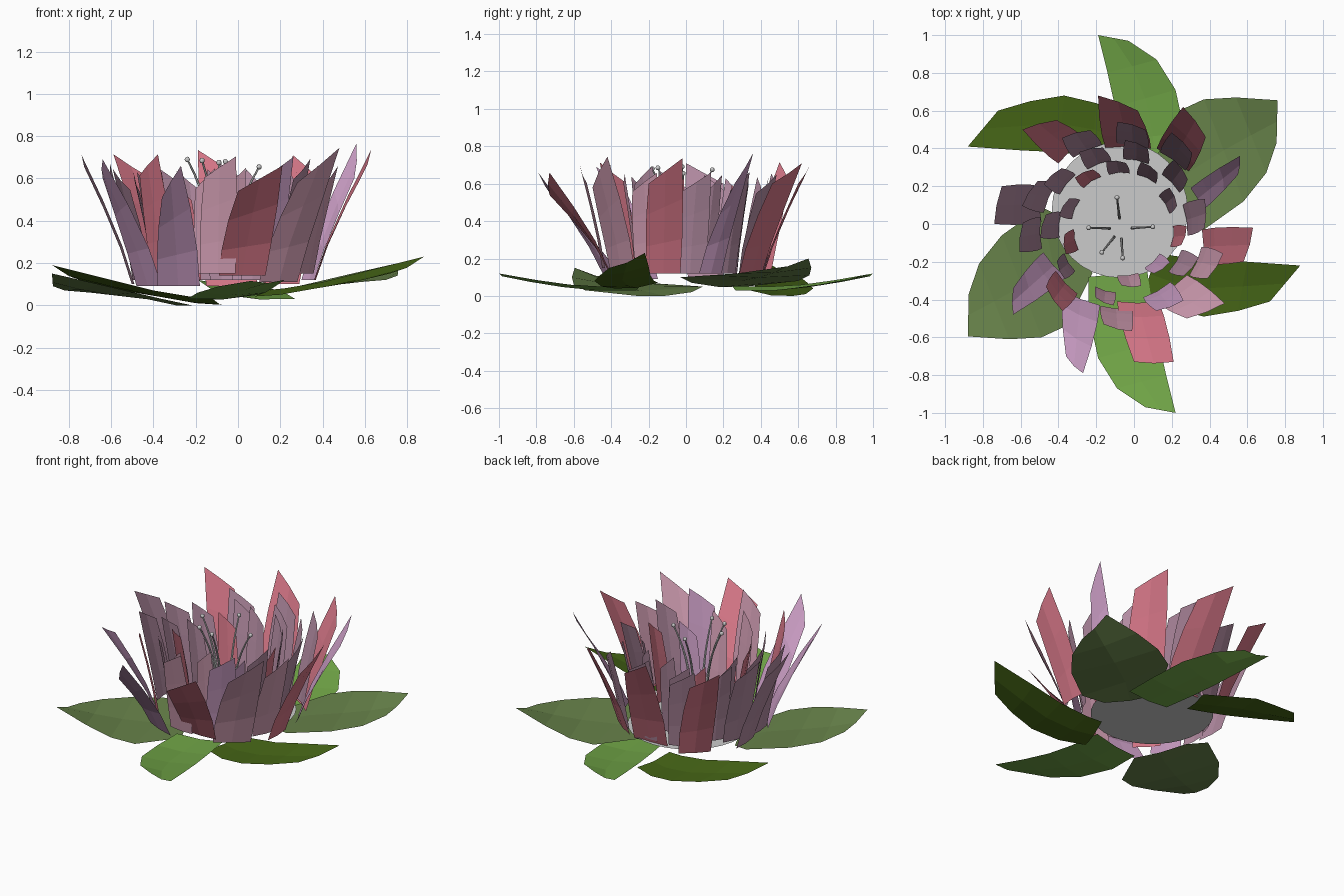
import bpy, bmesh, random
from math import sin, cos, atan2, hypot, pi
from mathutils import Vector

if "Cube" in bpy.data.objects:
    bpy.data.objects.remove(bpy.data.objects["Cube"])

random.seed(4)
CX, CY = -0.06, -0.03          # flower axis


def material(name, rgb):
    m = bpy.data.materials.new(name)
    m.diffuse_color = (*rgb, 1)
    m.use_nodes = True
    m.node_tree.nodes["Principled BSDF"].inputs["Base Color"].default_value = m.diffuse_color
    return m


ROSE = material("rose", (0.66, 0.18, 0.24))
MAUVE = material("mauve", (0.45, 0.26, 0.36))
PALE = material("pale_pink", (0.64, 0.34, 0.45))
LILAC = material("lilac", (0.58, 0.33, 0.54))
BRIGHT = material("leaf_bright", (0.17, 0.39, 0.065))
SAGE = material("leaf_sage", (0.14, 0.23, 0.07))
OLIVE = material("leaf_olive", (0.06, 0.13, 0.008))


def loft(name, rows, mat):
    """Flat-faced surface through equal-length rows of points."""
    bm = bmesh.new()
    vs = [[bm.verts.new(p) for p in row] for row in rows]
    for a, b in zip(vs, vs[1:]):
        for i in range(len(a) - 1):
            bm.faces.new((a[i], a[i + 1], b[i + 1], b[i]))
    me = bpy.data.meshes.new(name)
    bm.to_mesh(me)
    bm.free()
    ob = bpy.data.objects.new(name, me)
    bpy.context.collection.objects.link(ob)
    if mat:
        me.materials.append(mat)


# Leaves: right edge and left edge from base to tip, each used twice
back_r = [(.27, .28, .03), (.27, .48, .03), (.22, .71, .06), (.12, .87, .09), (-.03, .97, .115)]
back_l = [(-.04, .25, .05), (-.07, .45, .05), (-.10, .62, .06), (-.14, .8, .085), (-.19, 1.0, .12)]
broad_r = [(.25, .03, .07), (.37, -.03, .10), (.58, .12, .11), (.70, .27, .12), (.755, .43, .14)]
broad_l = [(.10, .32, .05), (.24, .60, .08), (.37, .66, .11), (.54, .67, .15), (.76, .655, .20)]
slim_r = [(.05, -.38, .04), (.20, -.45, .05), (.37, -.49, .08), (.55, -.46, .11), (.72, -.41, .15)]
slim_l = [(.12, -.15, .07), (.22, -.17, .08), (.40, -.19, .11), (.60, -.20, .16), (.88, -.22, .23)]


def leaf(name, right, left, mat, turn=None, dz=0.0):
    rows = []
    for r, l in zip(right, left):
        r, l = Vector(r), Vector(l)
        row = [r, (r + l) / 2 - Vector((0, 0, .012)), l]
        if turn:
            row = [Vector((2 * turn[0] - p.x, 2 * turn[1] - p.y, p.z + dz)) for p in row]
        rows.append([Vector((p.x, p.y, max(p.z, 0))) for p in row])
    loft(name, rows, mat)


for name, r, l, mat, turn, dz in (
        ("long_leaf", back_r, back_l, BRIGHT, (.015, 0), 0),
        ("broad_leaf", broad_r, broad_l, SAGE, (-.06, .03), -.05),
        ("slim_leaf", slim_r, slim_l, OLIVE, (0, .095), -.04)):
    leaf(name + "_back", r, l, mat)
    leaf(name + "_front", r, l, mat, turn, dz)

# Flat disc under the petals
bpy.ops.mesh.primitive_circle_add(vertices=32, radius=.36, fill_type='NGON',
                                  location=(-.075, .075, .1))
bpy.context.object.name = "base_disc"


def petal(name, base_r, base_l, shoulder, tip, z0, zs, zt, mat):
    """Upright blade: base corners, low right shoulder, high left point."""
    br, bl, sh, tp = (Vector((*p, 0)) for p in (base_r, base_l, shoulder, tip))
    side = (bl - br) * .08
    out = Vector((side.y, -side.x, 0)).normalized() * .008
    rows = []
    for t in (0, .3, .65, 1):
        bow = 2.5 * t * (1 - t)                    # wider in the middle
        k = t ** 1.2
        a = br.lerp(sh, k) - side * bow
        b = bl.lerp(tp, k) + side * bow
        a.z, b.z = z0 + (zs - z0) * t, z0 + (zt - z0) * t
        rows.append([a, (a + b) / 2 + out, b])
    loft(name, rows, mat)


# Outer ring: base right, base left, shoulder, tip, then the three heights
outer = [
    ((.09, .40), (-.15, .40), (.02, .60), (-.19, .68), .09, .60, .735, ROSE),
    ((.29, .28), (.12, .40), (.38, .46), (.26, .62), .10, .60, .71, ROSE),
    ((.36, .07), (.30, .19), (.55, .26), (.56, .36), .12, .60, .765, LILAC),
    ((.36, -.21), (.36, -.03), (.58, -.20), (.63, -.02), .12, .60, .735, ROSE),
    ((.10, -.40), (.28, -.27), (.28, -.50), (.48, -.42), .11, .58, .745, PALE),
    ((-.09, -.41), (.13, -.41), (.00, -.73), (.21, -.73), .14, .54, .66, ROSE),
    ((-.38, -.35), (-.18, -.43), (-.36, -.70), (-.27, -.79), .09, .51, .66, LILAC),
    ((-.48, -.15), (-.36, -.28), (-.64, -.34), (-.64, -.48), .09, .60, .69, LILAC),
    ((-.50, .20), (-.49, .01), (-.70, .20), (-.74, .00), .10, .60, .71, MAUVE),
    ((-.26, .45), (-.40, .32), (-.41, .55), (-.59, .50), .10, .60, .715, ROSE)]
for i, p in enumerate(outer):
    petal(f"outer_petal_{i}", *p)


def ring(label, centres, width, lean, top, mats):
    """Steep petals facing the flower axis, centred on the given points."""
    for i, (x, y) in enumerate(centres):
        a, r = atan2(y - CY, x - CX), hypot(x - CX, y - CY)

        def at(d, s):
            return (CX + (r + d) * cos(a) - s * sin(a), CY + (r + d) * sin(a) + s * cos(a))
        w = width / 2
        zt = top + random.uniform(-.04, .04)
        z0 = .12 if y > -.15 else .15
        petal(f"{label}_petal_{i}", at(-lean, -w), at(-lean, w), at(lean * .6, -w * .7),
              at(lean, w * 1.15), z0, zt - .1, zt, mats[i % len(mats)])


# Middle, second and inner rings, counter-clockwise from the right
ring("middle", [(.33, .03), (.24, .38), (0, .47), (-.27, .44), (-.5, .16), (-.55, -.05),
                (-.4, -.35), (-.1, -.5), (.15, -.4), (.38, -.22)], .165, .06, .68,
     [MAUVE, MAUVE, MAUVE, MAUVE, MAUVE, MAUVE, ROSE, PALE, LILAC, PALE])
ring("second", [(.23, .25), (.02, .38), (-.2, .36), (-.39, .24), (-.44, 0), (.26, -.22)],
     .135, .05, .66, [MAUVE])
ring("inner", [(.19, .12), (.08, .27), (-.08, .3), (-.24, .25), (-.34, .09), (-.34, -.09),
               (-.37, -.22), (-.16, -.38), (-.03, -.3), (.12, -.22), (.235, -.07)],
     .11, .035, .62, [MAUVE, MAUVE, MAUVE, ROSE, MAUVE, ROSE, MAUVE, PALE, PALE, LILAC, ROSE])

# Stamens: curved stalk with a round head
heads = [(-.09, .14, .675), (.10, -.015, .655), (-.24, -.02, .69),
         (-.17, -.15, .685), (-.06, -.18, .68)]
for i, h in enumerate(heads):
    head, foot = Vector(h), Vector((-.07, -.025, .28))
    rows = []
    for k in range(7):
        t = k / 6
        p = foot.lerp(head, .35 + .65 * t ** 2)
        p.z = foot.z + (head.z - foot.z) * t
        r = .009 - .004 * t
        rows.append([p + Vector((r * cos(j * pi / 3), r * sin(j * pi / 3), 0)) for j in range(7)])
    loft(f"stamen_stalk_{i}", rows, None)
    bpy.ops.mesh.primitive_uv_sphere_add(segments=10, ring_count=6, radius=.013, location=head)
    bpy.context.object.name = f"stamen_head_{i}"
